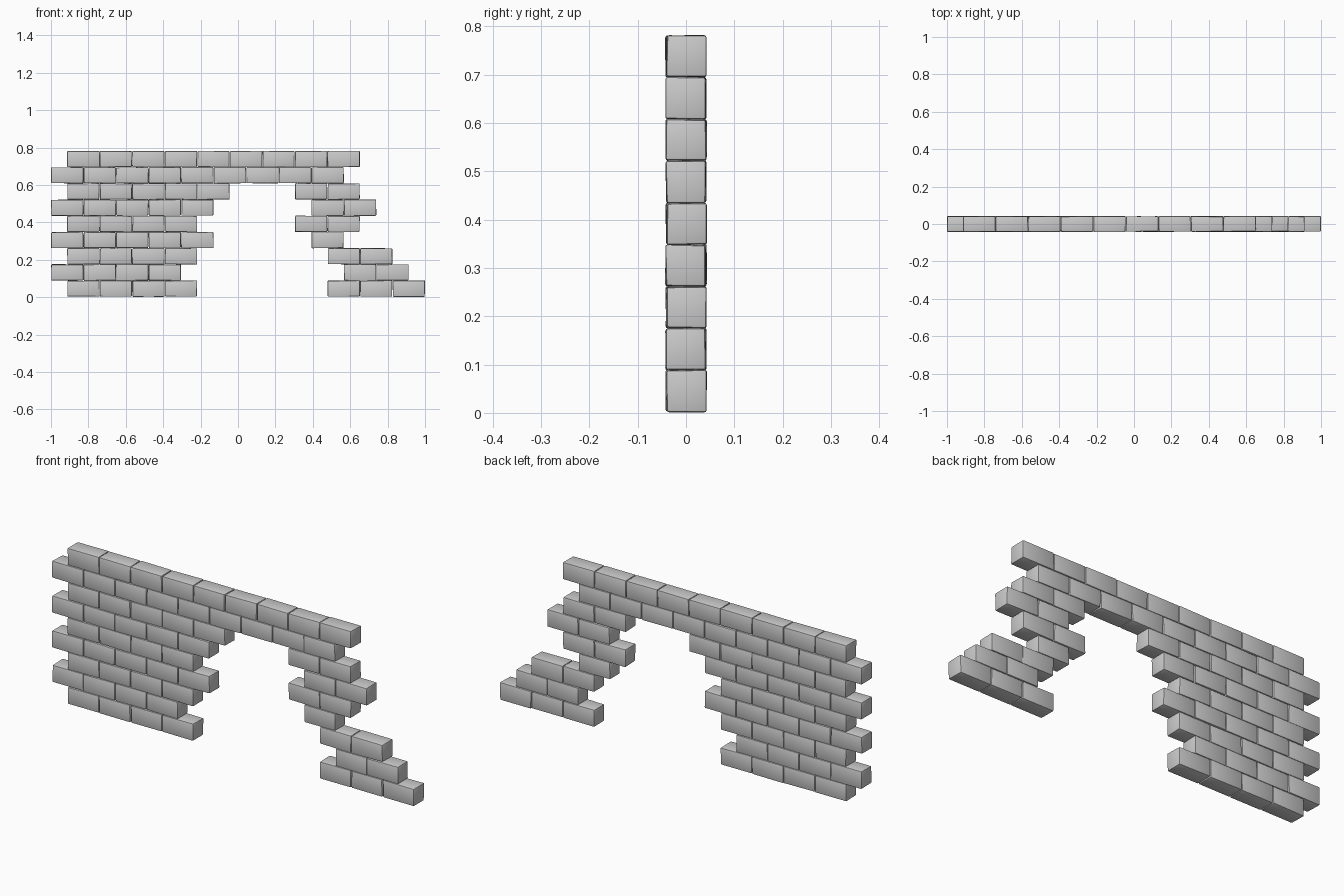
import bpy, bmesh, random
from mathutils import Vector

if "Cube" in bpy.data.objects:
    bpy.data.objects.remove(bpy.data.objects["Cube"])

random.seed(7)
PITCH, RISE, BASE = 0.174, 0.0866, 0.002
HALF = Vector((0.0858, 0.041, 0.0428))

# Each course from the ground up: runs of (first brick slot, brick count)
COURSES = [
    [(0, 4), (8, 3)],
    [(0, 4), (9, 2)],
    [(0, 4), (8, 2)],
    [(0, 5), (8, 1)],
    [(0, 4), (7, 2)],
    [(0, 5), (8, 2)],
    [(0, 5), (7, 2)],
    [(0, 9)],
    [(0, 9)],
]


def brick(name, centre):
    """Slightly irregular block with worn edges."""
    bm = bmesh.new()
    bmesh.ops.create_cube(bm, size=2)
    for v in bm.verts:
        v.co = Vector([v.co[i] * (HALF[i] + random.uniform(-0.0015, 0.0015))
                       for i in range(3)])
    bmesh.ops.bevel(bm, geom=bm.edges[:], offset=0.0045, segments=2,
                    profile=0.5, affect='EDGES')
    mesh = bpy.data.meshes.new(name)
    bm.to_mesh(mesh)
    bm.free()
    obj = bpy.data.objects.new(name, mesh)
    bpy.context.collection.objects.link(obj)
    obj.location = centre
    obj.select_set(True)
    bpy.context.view_layer.objects.active = obj


# Running-bond wall with the broken opening
for row, runs in enumerate(COURSES):
    start = -0.914 if row % 2 == 0 else -1.0
    for first, count in runs:
        for slot in range(first, first + count):
            brick(f"brick_row{row + 1}_{slot + 1}",
                  (start + PITCH * (slot + 0.5),
                   random.uniform(-0.001, 0.001),
                   BASE + RISE * (row + 0.5)))

# Soft bevels with crisp faces
bpy.ops.object.shade_smooth_by_angle(angle=0.6)
